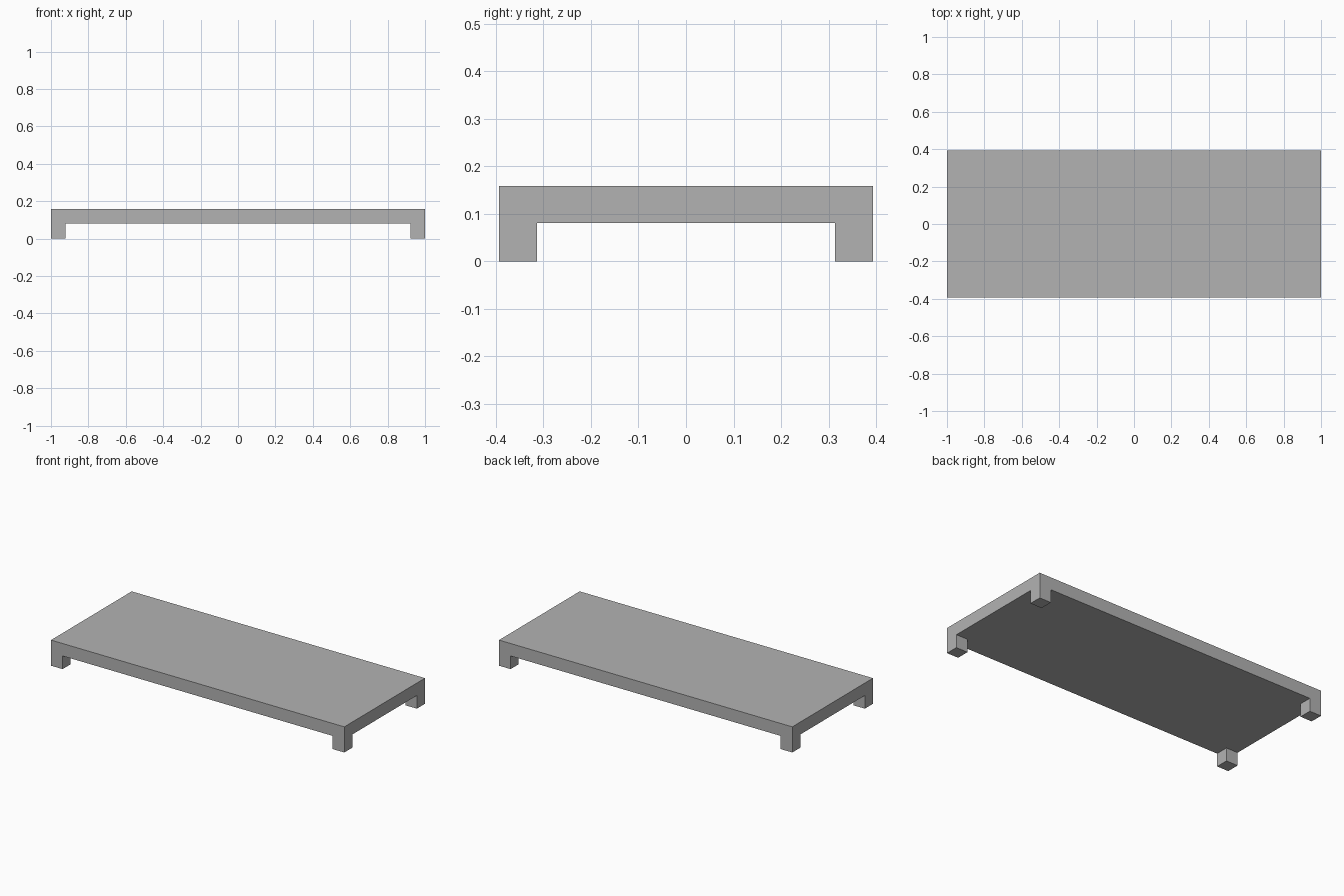
import bpy, bmesh
from mathutils import Matrix, Vector

cube = bpy.data.objects.get("Cube")
if cube:
    bpy.data.objects.remove(cube, do_unlink=True)

HALF_X, HALF_Y = 1.0, 0.393
TOP, UNDER = 0.158, 0.081
LEG = 0.079

# Plain grey material
grey = bpy.data.materials.new("plain grey")
grey.use_nodes = True
color = (0.45, 0.45, 0.45, 1)
grey.diffuse_color = color
grey.node_tree.nodes["Principled BSDF"].inputs["Base Color"].default_value = color

# Flat slab
bm = bmesh.new()
bmesh.ops.create_cube(bm, size=1, matrix=Matrix.Translation((0, 0, (TOP + UNDER) / 2))
                      @ Matrix.Diagonal((2 * HALF_X, 2 * HALF_Y, TOP - UNDER, 1)))

# Cut lines that mark the leg squares
for axis, half in ((0, HALF_X), (1, HALF_Y)):
    for side in (-1, 1):
        point, normal = Vector(), Vector()
        point[axis] = side * (half - LEG)
        normal[axis] = 1
        bmesh.ops.bisect_plane(bm, geom=bm.verts[:] + bm.edges[:] + bm.faces[:],
                               plane_co=point, plane_no=normal)

# Four corner legs pulled down from the underside
bm.normal_update()
corners = []
for face in bm.faces:
    c = face.calc_center_median()
    if face.normal.z < -0.5 and abs(c.x) > HALF_X - LEG and abs(c.y) > HALF_Y - LEG:
        corners.append(face)
for face in bmesh.ops.extrude_discrete_faces(bm, faces=corners)["faces"]:
    for v in face.verts:
        v.co.z = 0

# Merge flat regions into clean faces
bmesh.ops.remove_doubles(bm, verts=bm.verts[:], dist=0.0001)
bmesh.ops.recalc_face_normals(bm, faces=bm.faces[:])
bmesh.ops.dissolve_limit(bm, angle_limit=0.01, verts=bm.verts[:], edges=bm.edges[:])

mesh = bpy.data.meshes.new("low_platform")
bm.to_mesh(mesh)
bm.free()
mesh.materials.append(grey)
bpy.context.collection.objects.link(bpy.data.objects.new("low_platform", mesh))
